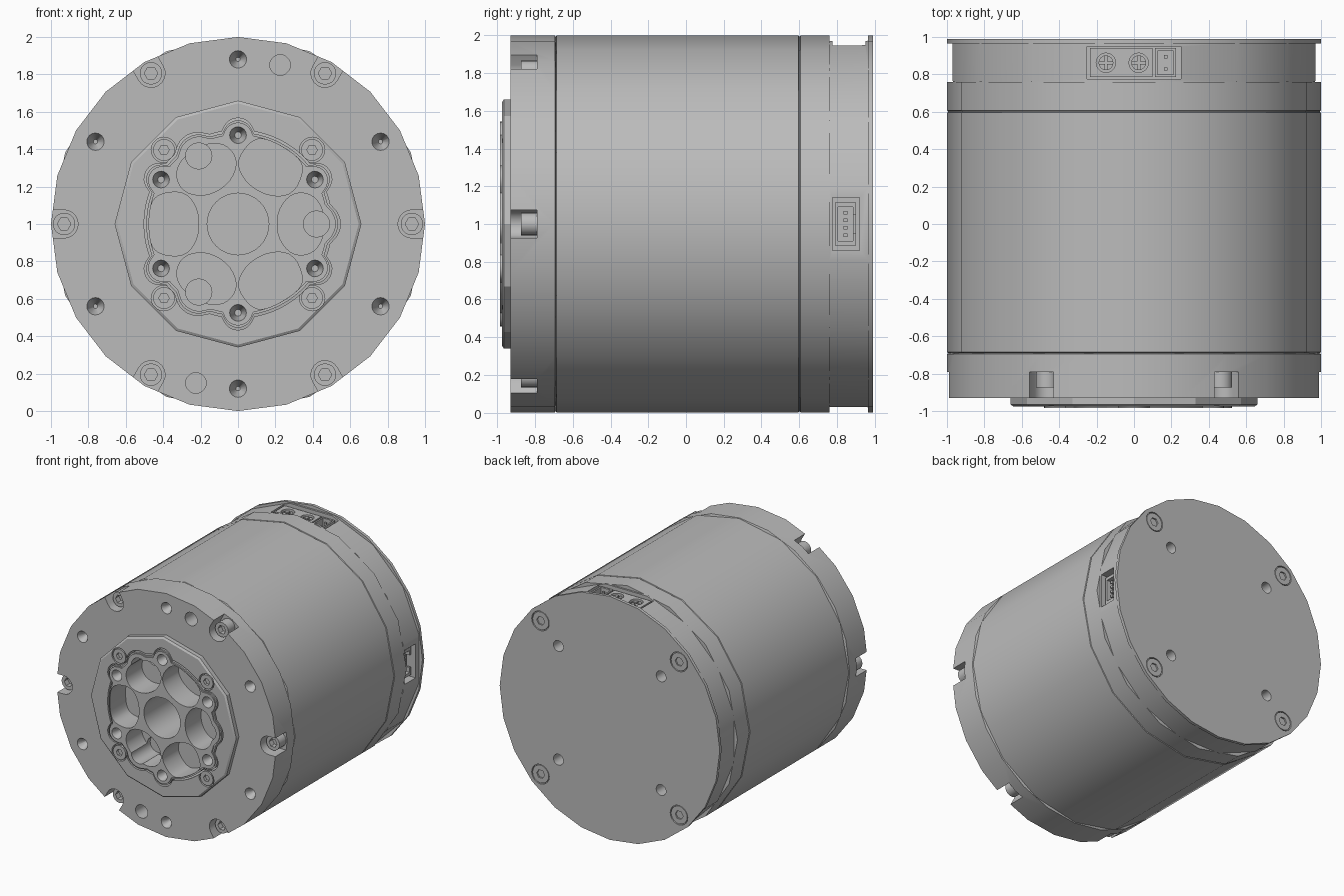
import bpy, bmesh
from math import sin, cos, pi, radians, sqrt

if "Cube" in bpy.data.objects:
    bpy.data.objects.remove(bpy.data.objects["Cube"])

GREY = (0.5, 0.5, 0.5, 1)
metal = bpy.data.materials.new("grey_metal")
metal.use_nodes = True
metal.diffuse_color = GREY
metal.node_tree.nodes["Principled BSDF"].inputs["Base Color"].default_value = GREY

# Extrusion frames: profile (u, v) swept along w, about the motor axis at z = 1
FRAMES = {"X": lambda u, v, w: (w, u, v + 1),
          "Y": lambda u, v, w: (u, w, v + 1),
          "Z": lambda u, v, w: (u, v, w + 1)}


def polar(r, deg):
    return r * cos(radians(deg)), r * sin(radians(deg))


def circle(r, n=20, c=(0, 0), turn=0):
    return [(c[0] + r * cos(2 * pi * i / n + turn), c[1] + r * sin(2 * pi * i / n + turn))
            for i in range(n)]


def rect(u0, u1, v0, v1):
    return [(u0, v0), (u1, v0), (u1, v1), (u0, v1)]


def rotate(pts, deg):
    c, s = cos(radians(deg)), sin(radians(deg))
    return [(u * c - v * s, u * s + v * c) for u, v in pts]


def soften(pts, times=2):
    for _ in range(times):
        out = []
        for a, b in zip(pts, pts[1:] + pts[:1]):
            out += [(a[0] * .75 + b[0] * .25, a[1] * .75 + b[1] * .25),
                    (a[0] * .25 + b[0] * .75, a[1] * .25 + b[1] * .75)]
        pts = out
    return pts


def prism(pts, w0, w1, axis="Y", taper=1.0):
    """Two rings and caps; taper shrinks the second ring about its centre."""
    cu = sum(p[0] for p in pts) / len(pts)
    cv = sum(p[1] for p in pts) / len(pts)
    end = [(cu + (u - cu) * taper, cv + (v - cv) * taper) for u, v in pts]
    f = FRAMES[axis]
    return [[f(u, v, w0) for u, v in pts], [f(u, v, w1) for u, v in end]]


def lathe(profile, n, turn=0):
    return [[FRAMES["Y"](u, v, y) for u, v in circle(r, n, turn=turn)] for y, r in profile]


def mesh_object(name, solids):
    bm = bmesh.new()
    for rings in solids:
        rows = [[bm.verts.new(p) for p in ring] for ring in rings]
        n = len(rows[0])
        for a, b in zip(rows, rows[1:]):
            for i in range(n):
                j = (i + 1) % n
                bm.faces.new((a[i], a[j], b[j], b[i]))
        bm.faces.new(rows[0][::-1])
        bm.faces.new(rows[-1])
    bmesh.ops.recalc_face_normals(bm, faces=bm.faces)
    me = bpy.data.meshes.new(name)
    bm.to_mesh(me)
    bm.free()
    ob = bpy.data.objects.new(name, me)
    bpy.context.collection.objects.link(ob)
    me.materials.append(metal)
    return ob


def part(name, solids, cuts=()):
    ob = mesh_object(name, solids)
    bpy.ops.object.select_all(action="DESELECT")
    bpy.context.view_layer.objects.active = ob
    ob.select_set(True)
    if cuts:
        cutter = mesh_object(name + "_cutter", cuts)
        cutter.hide_render = True
        mod = ob.modifiers.new("cut", "BOOLEAN")
        mod.operation, mod.solver, mod.use_self = "DIFFERENCE", "EXACT", True
        mod.object = cutter
        bpy.ops.object.modifier_apply(modifier=mod.name)
        bpy.data.objects.remove(cutter)
    bpy.ops.object.shade_smooth_by_angle(angle=radians(28))
    return ob


def lobed(grow=0.0):
    """Carrier outline: a disc with six screw lobes and three broad bulges."""
    lobes = [(.475, 30 + 60 * k, .08) for k in range(6)] + [(.42, 120 * k, .115) for k in range(3)]
    pts = []
    for i in range(144):
        t = i * 2.5
        r = .49
        for d, a, q in lobes:
            off = d * sin(radians(t - a))
            if abs(off) < q and cos(radians(t - a)) > 0:
                r = max(r, d * cos(radians(t - a)) + sqrt(q * q - off * off))
        pts.append(polar(r + grow, t))
    return pts


SIXTHS = range(0, 360, 60)
DIAGONALS = range(45, 360, 90)

# Main housing with a shallow groove near the rear
part("housing", [lathe([(-.69, .99), (-.685, 1), (.595, 1), (.598, .994), (.604, .994),
                        (.607, 1), (.76, 1)], 16)],
     [prism(circle(.165, 32), -.8, -.55)])

# Front flange with screw notches, countersinks and dowel holes
notch = [(1.15, -.075), (1.15, .075)] + [(.93 + .075 * cos(a), .075 * sin(a))
         for a in [pi / 2 + pi * i / 10 for i in range(11)]]
flange_cuts = [prism(lobed(.012), -1.1, -.6)]
flange_cuts += [prism(rotate(notch, a), -1, -.79) for a in SIXTHS]
flange_cuts += [prism(circle(.047, 16, polar(.88, a + 30)), -.931, -.85, taper=.25) for a in SIXTHS]
flange_cuts += [prism(circle(.055, 20, (s * .225, s * .85)), -1, -.8) for s in (1, -1)]
part("front_flange", [lathe([(-.93, 1), (-.695, 1), (-.69, .99)], 24)], flange_cuts)

# Cap screws in the notches
seats = [polar(.93, a) for a in SIXTHS]
part("flange_screws", [lathe_ for c in seats for lathe_ in [prism(circle(.06, 20, c), -.875, -.785)]],
     [prism(circle(.036, 6, c), -1, -.83) for c in seats])

# Twelve-sided hub ring with its four screws
corners = [polar(.56, a) for a in DIAGONALS]
part("hub_ring", [lathe([(-.975, .645), (-.965, .66), (-.925, .66)], 12)],
     [prism(lobed(.012), -1.1, -.6)] + [prism(circle(.068, 20, c), -1.1, -.945) for c in corners])
part("hub_screws", [prism(circle(.058, 20, c), -.974, -.93) for c in corners],
     [prism(circle(.028, 6, c), -1, -.95) for c in corners])

# Output carrier with centre bore, pockets and threaded holes
small = soften([(.21, -.07), (.29, -.17), (.4, -.16), (.46, -.07),
                (.46, .07), (.4, .16), (.29, .17), (.21, .07)])
large = soften([(.21, -.07), (.28, -.175), (.42, -.165), (.475, -.1),
                (.475, .1), (.42, .165), (.28, .175), (.21, .07)])
carrier_cuts = [prism(circle(.165, 32), -1.1, -.6)]
for k, a in enumerate(SIXTHS):
    carrier_cuts.append(prism(rotate(large if k % 2 else small, a), -1.1, -.78))
    carrier_cuts.append(prism(circle(.045, 16, polar(.475, a + 30)), -.986, -.88, taper=.4))
    if k % 2 == 0:
        carrier_cuts.append(prism(circle(.07, 20, polar(.42, a)), -1.1, -.74))
part("output_carrier", [prism(lobed(-.012), -.985, -.975), prism(lobed(), -.975, -.69)][1:],
     carrier_cuts)
rim_cuts = [carrier_cuts[0]] + [c for c in carrier_cuts[1:]]
part("carrier_face", [prism(lobed(-.012), -.985, -.9749)], rim_cuts)

# Rear cover with connector openings, and its end plate
plate_holes = [polar(.66, a) for a in DIAGONALS]
plate_screws = [polar(.89, a) for a in DIAGONALS]
hole_cuts = [prism(circle(.045, 16, c), .88, 1.1) for c in plate_holes]
openings = [prism(rect(-.25, .25, .775, .95), .86, 1.2, "Z"),
            prism(rect(.775, .92, -.14, .14), .86, 1.2, "X")]
part("rear_cover", [lathe([(.76, .988), (.966, .99)], 16, pi / 16)], openings + hole_cuts)
part("end_plate", [lathe([(.965, 1), (.99, 1)], 24)],
     hole_cuts + [prism(circle(.08, 20, c), .972, 1.1) for c in plate_screws])
part("end_plate_screws", [prism(circle(.073, 20, c), .97, .988) for c in plate_screws],
     [prism(circle(.036, 6, c), .976, 1.1) for c in plate_screws])

# Top power connector: two round contacts and a two-pin signal socket
contacts = [(-.15, .862), (.025, .862)]
part("power_connector", [prism(soften([(-.235, .785), (-.235, .94), (.1, .94), (.1, .785)], 0), .85, .945, "Z"),
                         prism(rect(.112, .225, .785, .94), .85, .945, "Z")],
     [prism(circle(.052, 20, c), .89, 1.1, "Z") for c in contacts]
     + [prism(rect(.125, .212, .8, .925), .88, 1.1, "Z")])
part("power_contacts", [prism(circle(.04, 16, c), .86, .935, "Z") for c in contacts]
     + [prism(rect(.16, .178, v, v + .018), .86, .93, "Z") for v in (.82, .885)],
     [prism(rect(u - s, u + s, v - t, v + t), .91, 1.1, "Z")
      for u, v in contacts for s, t in ((.05, .006), (.006, .05))])

# Side signal connector
part("signal_connector", [prism(rect(.79, .9, -.115, .115), .85, .94, "X")],
     [prism(rect(.805, .885, -.09, .09), .88, 1.1, "X"),
      prism(rect(.88, .95, -.05, .05), .9, 1.1, "X")])
part("signal_pins", [prism(rect(.835, .855, v - .01, v + .01), .86, .93, "X")
                     for v in (-.06, -.02, .02, .06)])
